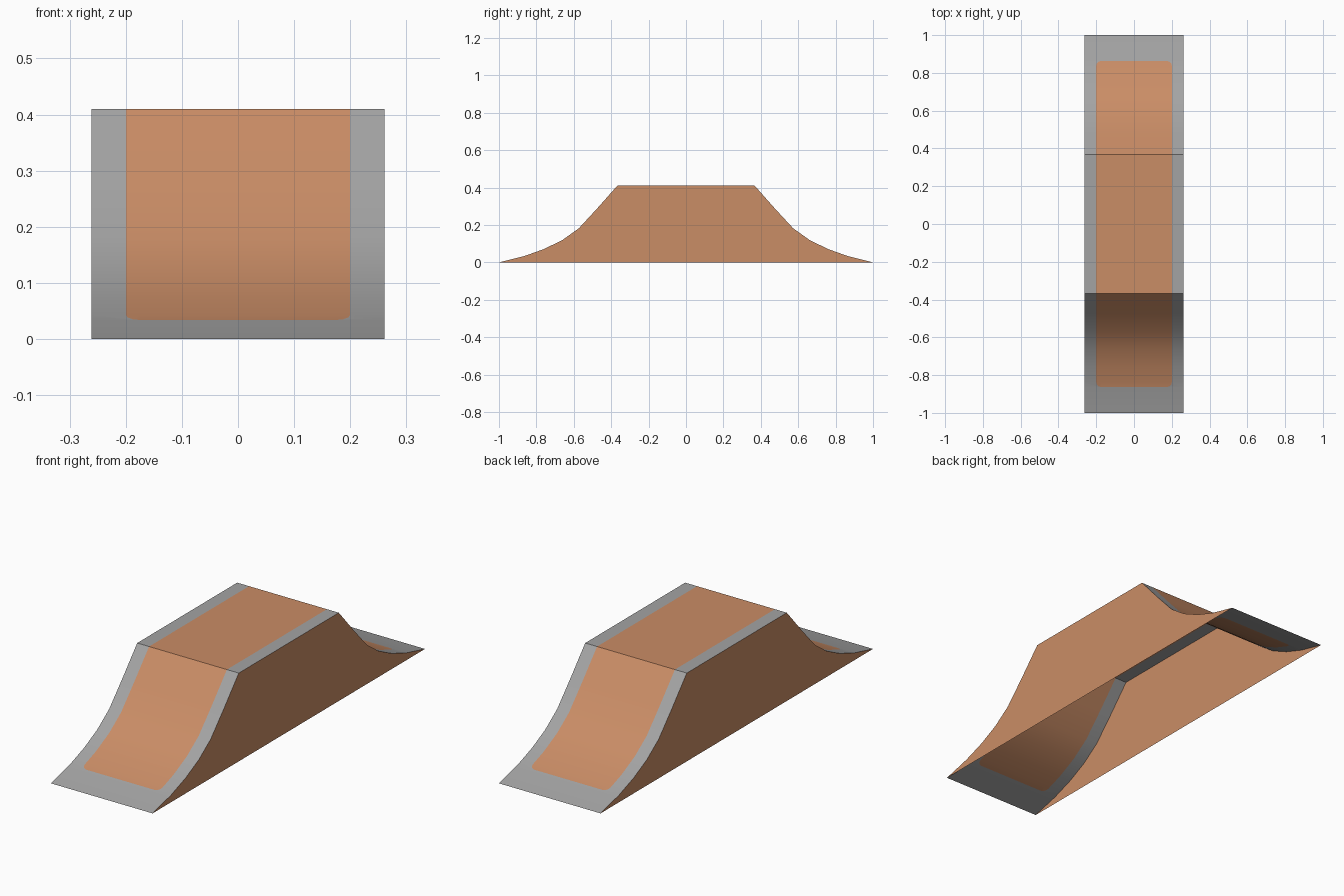
import bpy, bmesh, math
from mathutils import Vector

if "Cube" in bpy.data.objects:
    bpy.data.objects.remove(bpy.data.objects["Cube"])

W, PX, PY, R = 0.261, 0.2, 0.863, 0.025   # half width, panel half sizes, corner radius


def material(name, col):
    m = bpy.data.materials.new(name)
    m.diffuse_color = (*col, 1)
    m.use_nodes = True
    m.node_tree.nodes["Principled BSDF"].inputs["Base Color"].default_value = m.diffuse_color
    return m


grey = material("concrete grey", (0.37, 0.37, 0.37))
wood = material("wood brown", (0.59, 0.266, 0.133))

# Side profile of one ramp, mirrored for the other end
half = [(-1, 0), (-PY, 0.034), (-0.757, 0.072), (-0.66, 0.12),
        (-0.573, 0.182), (-0.476, 0.287), (-0.367, 0.41)]
profile = half + [(-y, z) for y, z in reversed(half)]


def finish(name, bm, mats):
    me = bpy.data.meshes.new(name)
    bm.to_mesh(me)
    bm.free()
    for m in mats:
        me.materials.append(m)
    ob = bpy.data.objects.new(name, me)
    bpy.context.collection.objects.link(ob)
    return ob


# Riding surface: strip sheet with a painted wooden panel
def insert_row(rows, y):
    for (y0, z0), (y1, z1) in zip(rows, rows[1:]):
        if y0 < y < y1:
            return sorted(rows + [(y, z0 + (z1 - z0) * (y - y0) / (y1 - y0))])
    return rows


rows = profile
for s in (-1, 1):
    rows = insert_row(rows, s * (PY - R))
xs = [-W, -PX, -PX + R, PX - R, PX, W]
bm = bmesh.new()
grid = [[bm.verts.new((x, y, z)) for x in xs] for y, z in rows]
for a, b in zip(grid, grid[1:]):
    for i in range(len(xs) - 1):
        bm.faces.new((a[i], a[i + 1], b[i + 1], b[i]))

# Rounded panel corners: chords of the corner arc
arc = [Vector((PX - R + R * math.cos(t), PY - R + R * math.sin(t), 0))
       for t in (0, math.pi / 6, math.pi / 3, math.pi / 2)]
chords = [(p, Vector(((q - p).y, -(q - p).x, 0)).normalized()) for p, q in zip(arc, arc[1:])]


def in_corner(c):
    return PX - R < abs(c.x) < PX and PY - R < abs(c.y) < PY


for sx in (-1, 1):
    for sy in (-1, 1):
        for p, n in chords:
            fs = [f for f in bm.faces if in_corner(f.calc_center_median())
                  and f.calc_center_median().x * sx > 0 and f.calc_center_median().y * sy > 0]
            geom = fs + list({e for f in fs for e in f.edges}) + list({v for f in fs for v in f.verts})
            bmesh.ops.bisect_plane(bm, geom=geom, dist=1e-6,
                                   plane_co=(p.x * sx, p.y * sy, 0),
                                   plane_no=(n.x * sx, n.y * sy, 0))
for f in bm.faces:
    c = f.calc_center_median()
    q = Vector((abs(c.x), abs(c.y), 0))
    inside = q.x < PX and q.y < PY and all((q - p).dot(n) < 0 for p, n in chords)
    f.material_index = 1 if inside else 0
surface = finish("riding_surface", bm, [grey, wood])
bpy.context.view_layer.objects.active = surface
surface.select_set(True)
bpy.ops.object.shade_smooth_by_angle(angle=math.radians(30))

# Side walls
for name, x in (("left_wall", -W), ("right_wall", W)):
    bm = bmesh.new()
    pts = profile if x < 0 else profile[::-1]
    bm.faces.new([bm.verts.new((x, y, z)) for y, z in pts])
    finish(name, bm, [wood])
